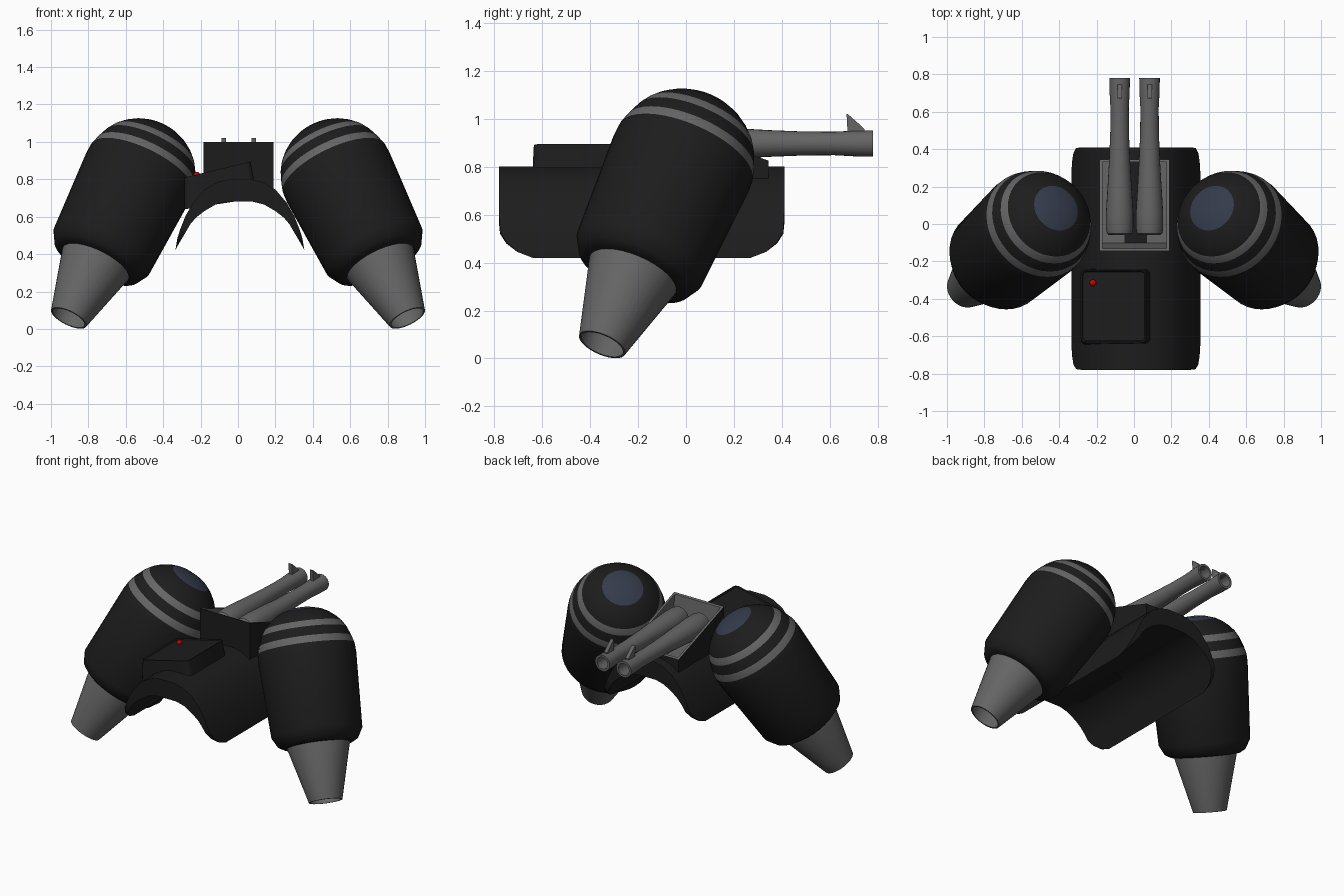
import bpy, bmesh, math
from mathutils import Vector

if "Cube" in bpy.data.objects:
    bpy.data.objects.remove(bpy.data.objects["Cube"])


def material(name, col):
    m = bpy.data.materials.new(name)
    m.diffuse_color = (*col, 1)
    m.use_nodes = True
    m.node_tree.nodes["Principled BSDF"].inputs["Base Color"].default_value = m.diffuse_color
    return m


BLACK = material("black", (0.012, 0.012, 0.012))
GREY = material("grey", (0.13, 0.13, 0.13))
GLASS = material("glass", (0.035, 0.043, 0.07))
RED = material("red", (0.6, 0.0, 0.0))


def finish(name, bm, mats, angle=35):
    bmesh.ops.remove_doubles(bm, verts=bm.verts, dist=1e-5)
    bmesh.ops.recalc_face_normals(bm, faces=bm.faces)
    me = bpy.data.meshes.new(name)
    bm.to_mesh(me)
    bm.free()
    for m in mats:
        me.materials.append(m)
    ob = bpy.data.objects.new(name, me)
    bpy.context.collection.objects.link(ob)
    bpy.ops.object.select_all(action='DESELECT')
    ob.select_set(True)
    bpy.context.view_layer.objects.active = ob
    bpy.ops.object.shade_smooth_by_angle(angle=math.radians(angle))
    return ob


def lathe(name, profile, base, axis, mats, segs=32):
    """Revolve (radius, height, material index) points about an axis."""
    bm = bmesh.new()
    q = Vector(axis).to_track_quat('Z', 'Y')
    rings = []
    for r, h, _ in profile:
        if r == 0:
            v = bm.verts.new(Vector(base) + q @ Vector((0, 0, h)))
            rings.append([v] * segs)
        else:
            rings.append([bm.verts.new(Vector(base) + q @ Vector((
                r * math.cos(a), r * math.sin(a), h)))
                for a in (2 * math.pi * i / segs for i in range(segs))])
    for k in range(len(rings) - 1):
        a, b = rings[k], rings[k + 1]
        for i in range(segs):
            j = (i + 1) % segs
            quad = list(dict.fromkeys((a[i], a[j], b[j], b[i])))
            bm.faces.new(quad).material_index = profile[k][2]
    return finish(name, bm, mats)


def block(bottom, top):
    """Six-sided solid from two four-point loops."""
    bm = bmesh.new()
    lo = [bm.verts.new(p) for p in bottom]
    hi = [bm.verts.new(p) for p in top]
    bm.faces.new(lo[::-1])
    bm.faces.new(hi)
    for i in range(4):
        j = (i + 1) % 4
        bm.faces.new((lo[i], lo[j], hi[j], hi[i]))
    return bm


def top_face(bm):
    bm.normal_update()
    return max(bm.faces, key=lambda f: f.calc_center_median().z * (f.normal.z > 0.5))


# Saddle: tapered arch, each station (outer x, z, inner x, z, corner inset)
half = [(0.0, .80, 0.0, .68, 0), (.06, .80, .07, .68, 0), (.12, .785, .13, .665, 0),
        (.19, .745, .19, .63, 0), (.25, .675, .235, .595, 0), (.29, .605, .265, .56, 0),
        (.32, .53, .288, .52, .004), (.334, .485, .312, .48, .03),
        (.341, .445, .332, .445, .075), (.345, .42, .345, .42, .14)]
stations = [(-a, b, -c, d, e) for a, b, c, d, e in half[:0:-1]] + half
bm = bmesh.new()
loops = []
for xo, zo, xi, zi, e in stations:
    y0, y1 = -.78 + e, .41 - e
    loops.append([bm.verts.new((x + .01, y, z)) for x, y, z in (
        (xo, y0, zo), (xo, y1, zo), (xi, y1, zi), (xi, y0, zi))])
for a, b in zip(loops, loops[1:]):
    for i in range(4):
        j = (i + 1) % 4
        bm.faces.new((a[i], a[j], b[j], b[i]))
finish("saddle", bm, [BLACK], 40)

# Pods with flush bands and window, nozzles beneath
pod = [(0, .35, 0), (.215, .35, 0), (.25, .37, 0), (.283, .43, 0), (.305, .90, 0),
       (.302, .955, 1), (.289, 1.0, 0), (.266, 1.06, 1), (.242, 1.10, 0),
       (.21, 1.135, 0), (.17, 1.167, 0), (.128, 1.19, 2), (.065, 1.208, 2), (0, 1.213, 2)]
nozzle = [(.2, .40, 0), (.198, .36, 0), (.104, 0, 0), (.094, 0, 0), (.12, .1, 0), (0, .1, 0)]
for side, s in (("right", 1), ("left", -1)):
    base, axis = (.905 * s, -.35, .058), (-.41 * s, .365, .836)
    lathe("pod_" + side, pod, base, axis, [BLACK, GREY, GLASS], 40)
    lathe("nozzle_" + side, nozzle, base, axis, [GREY])

# Gun cradle: trough with a sloping rim
L, R, B, F = -.185, .19, -.145, .345
bm = block([(L, B, .72), (R, B, .72), (R, F, .72), (L, F, .72)],
           [(L, B, 1.0), (R, B, 1.0), (R, F, .825), (L, F, .825)])
f = top_face(bm)
f.material_index = 1
for g in bmesh.ops.inset_region(bm, faces=[f], thickness=.022)['faces']:
    g.material_index = 1
ext = bmesh.ops.extrude_face_region(bm, geom=[f])
bm.faces.remove(f) if f.is_valid else None
for v in (g for g in ext['geom'] if isinstance(g, bmesh.types.BMVert)):
    v.co.z = .80
    if v.co.y < 0:
        v.co.y += .03
for face in bm.faces:
    c = face.calc_center_median()
    if L + .01 < c.x < R - .01 and B + .01 < c.y < F - .005 and c.z > .75:
        face.material_index = 1
finish("gun_cradle", bm, [BLACK, GREY], 20)

# Twin barrels with bores and front sights
barrel = [(0, 0, 0), (.055, 0, 0), (.068, .01, 0), (.073, .035, 0), (.073, .12, 0),
          (.065, .25, 0), (.056, .4, 0), (.05, .55, 0), (.049, .68, 0), (.054, .77, 0),
          (.055, .84, 0), (.04, .84, 0), (.04, .70, 0), (0, .70, 0)]
for side, x in (("right", .083), ("left", -.077)):
    lathe("barrel_" + side, barrel, (x, -.06, .897), (0, 1, 0), [GREY], 24)
    bm = bmesh.new()
    outline = [(.675, .93), (.75, .93), (.745, .957), (.715, .985), (.675, 1.02), (.67, 1.02)]
    face = bm.faces.new([bm.verts.new((x - .012, y, z)) for y, z in outline])
    ext = bmesh.ops.extrude_face_region(bm, geom=[face])
    bmesh.ops.translate(bm, vec=(.024, 0, 0), verts=[
        g for g in ext['geom'] if isinstance(g, bmesh.types.BMVert)])
    finish("sight_" + side, bm, [GREY])

# Tilted control panel with rounded corners and a recessed face
bm = block([(-.285, -.645, .64), (.105, -.645, .70), (.105, -.24, .70), (-.285, -.24, .64)],
           [(-.285, -.635, .81), (.067, -.635, .895), (.067, -.245, .895), (-.285, -.245, .81)])
upright = [e for e in bm.edges if abs(e.verts[0].co.z - e.verts[1].co.z) > .12]
bmesh.ops.bevel(bm, geom=upright, offset=.028, segments=3, profile=.5, affect='EDGES')
f = top_face(bm)
bmesh.ops.inset_region(bm, faces=[f], thickness=.007)
bmesh.ops.inset_region(bm, faces=[f], thickness=.005, depth=-.006)
finish("control_panel", bm, [BLACK])

# Red indicator lamp
bm = bmesh.new()
bmesh.ops.create_uvsphere(bm, u_segments=16, v_segments=8, radius=.018)
bmesh.ops.translate(bm, verts=bm.verts, vec=(-.22, -.315, .822))
finish("indicator_lamp", bm, [RED])
